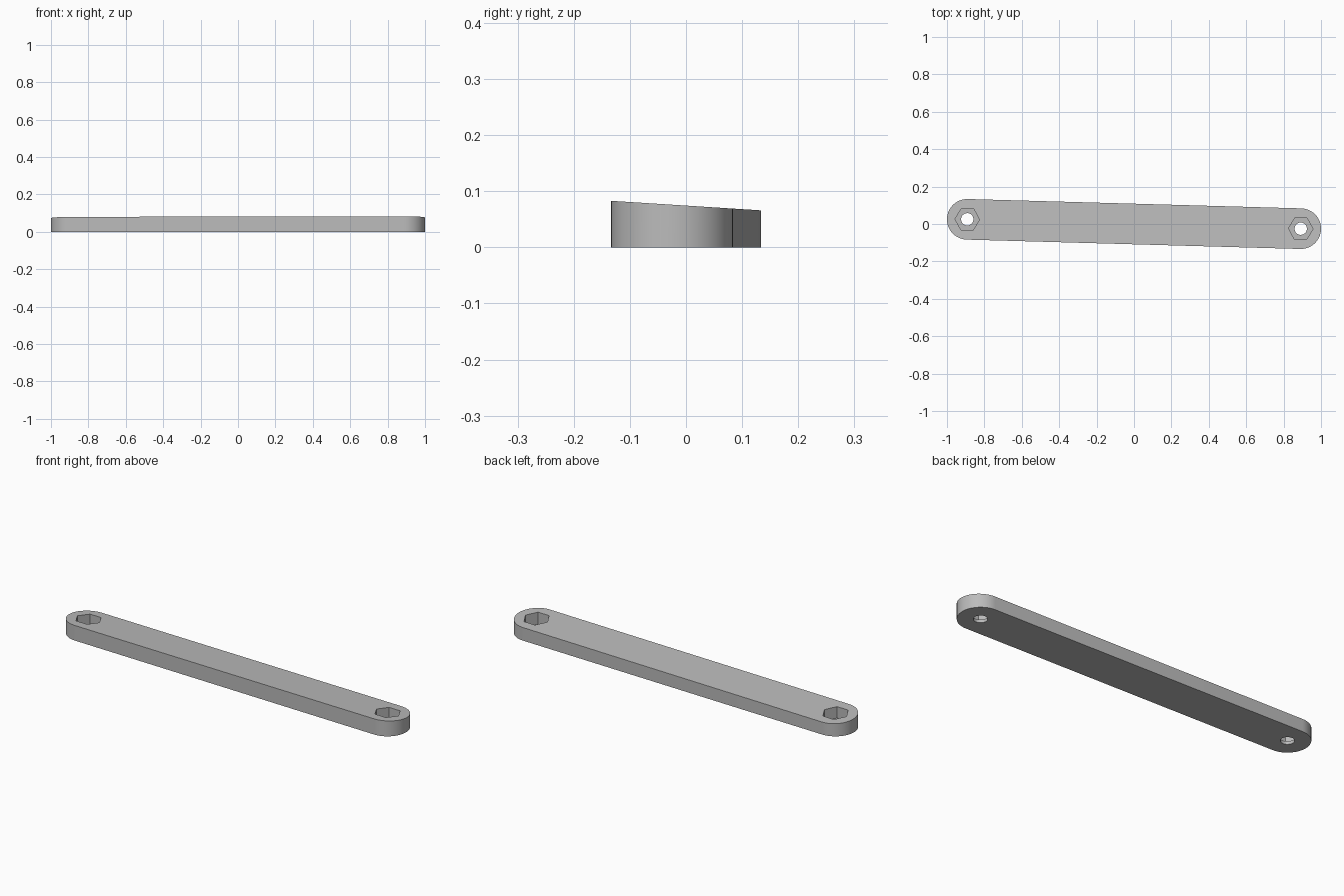
import bpy
import bmesh
from math import atan2, cos, sin, pi

END_X, END_Y = 0.8915, 0.025      # right end centre; the left end is its opposite
RADIUS = 0.1085
TILT = atan2(-END_Y, END_X)       # slight turn of the bar in plan
ARC_STEPS = 40

cube = bpy.data.objects.get("Cube")
if cube:
    bpy.data.objects.remove(cube, do_unlink=True)

grey = bpy.data.materials.new("light_grey")
grey.use_nodes = True
colour = (0.5, 0.5, 0.5, 1)
grey.diffuse_color = colour
grey.node_tree.nodes["Principled BSDF"].inputs["Base Color"].default_value = colour


def top_height(y):
    """The upper face slopes gently down towards the back."""
    return 0.0743 - 0.0636 * y


def prism(name, points, bottom, top):
    """Upright prism over a plan outline; top is a function of y."""
    bm = bmesh.new()
    low = [bm.verts.new((x, y, bottom)) for x, y in points]
    high = [bm.verts.new((x, y, top(y))) for x, y in points]
    bm.faces.new(low[::-1])
    bm.faces.new(high)
    for i in range(len(points)):
        j = (i + 1) % len(points)
        bm.faces.new((low[i], low[j], high[j], high[i]))
    mesh = bpy.data.meshes.new(name)
    bm.to_mesh(mesh)
    bm.free()
    mesh.materials.append(grey)
    obj = bpy.data.objects.new(name, mesh)
    bpy.context.collection.objects.link(obj)
    return obj


def arc(cx, cy, radius, start, sweep, steps):
    return [(cx + radius * cos(start + sweep * i / steps),
             cy + radius * sin(start + sweep * i / steps)) for i in range(steps + 1)]


# Bar with rounded ends
outline = (arc(END_X, -END_Y, RADIUS, TILT - pi / 2, pi, ARC_STEPS)
           + arc(-END_X, END_Y, RADIUS, TILT + pi / 2, pi, ARC_STEPS))
bar = prism("link_bar", outline, 0, top_height)

# Hexagonal nut pocket and round bolt hole at each end
cutters = []
for side in (-1, 1):
    x, y = side * END_X, -side * END_Y
    hexagon = arc(x, y, 0.0655, TILT, 2 * pi, 6)[:-1]
    circle = arc(x, y, 0.033, 0, 2 * pi, 32)[:-1]
    cutters.append(prism("nut_pocket_cutter", hexagon, 0.016, lambda _: 0.2))
    cutters.append(prism("bolt_hole_cutter", circle, -0.1, lambda _: 0.1))

bpy.context.view_layer.objects.active = bar
for cutter in cutters:
    cutter.hide_render = True
    cut = bar.modifiers.new("cut", "BOOLEAN")
    cut.operation = "DIFFERENCE"
    cut.solver = "EXACT"
    cut.object = cutter
    bpy.ops.object.modifier_apply(modifier=cut.name)
for cutter in cutters:
    bpy.data.objects.remove(cutter, do_unlink=True)

# Smooth the round walls, keep the rims sharp
bpy.ops.object.select_all(action="DESELECT")
bar.select_set(True)
bpy.ops.object.shade_smooth_by_angle(angle=pi / 6)
